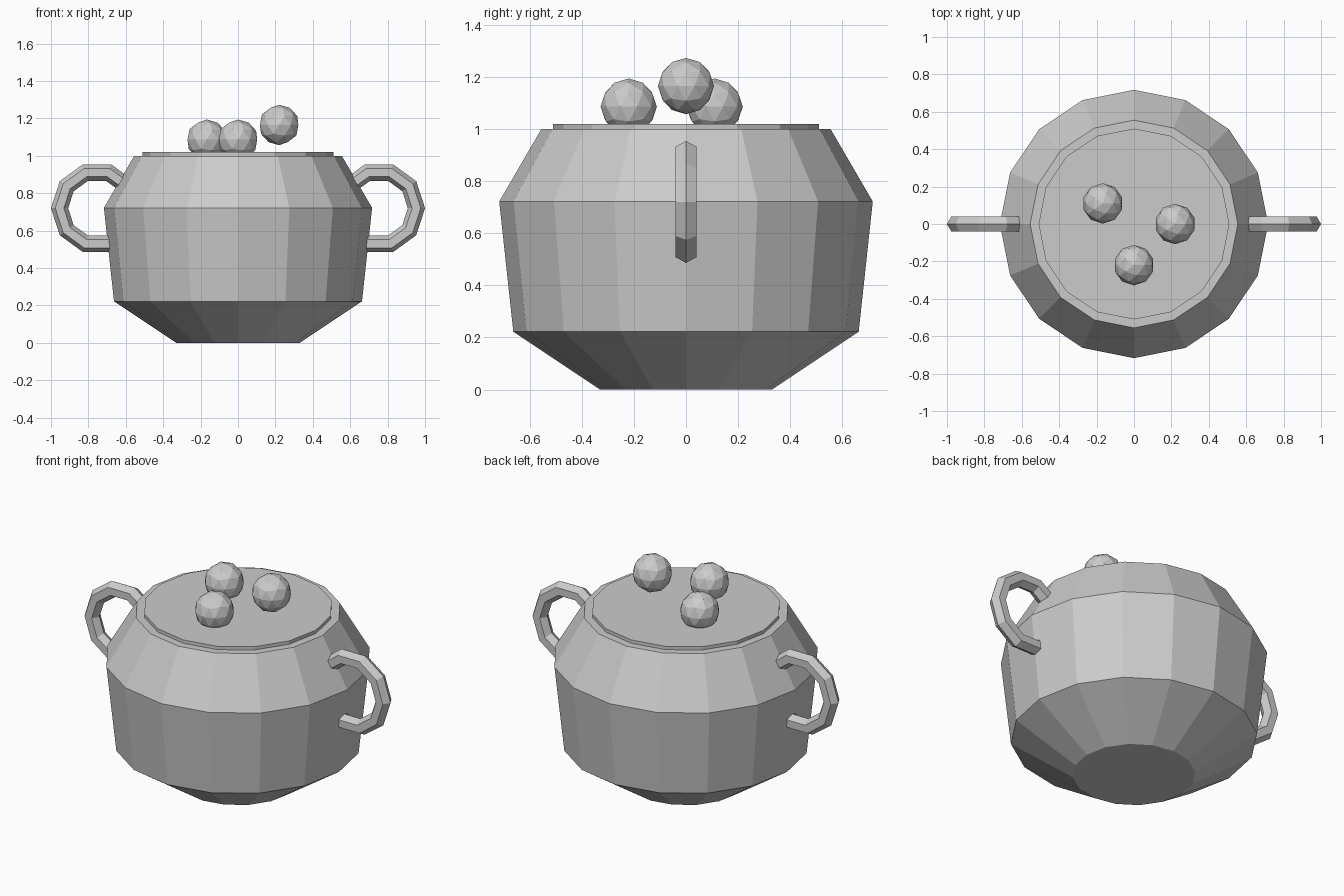
import bpy, bmesh, math
from mathutils import Vector

cube = bpy.data.objects.get("Cube")
if cube:
    bpy.data.objects.remove(cube, do_unlink=True)

SIDES = 16

grey = bpy.data.materials.new("plain_grey")
grey.use_nodes = True
colour = (0.6, 0.6, 0.6, 1)
grey.diffuse_color = colour
grey.node_tree.nodes["Principled BSDF"].inputs["Base Color"].default_value = colour


def finish(obj, name):
    obj.name = name
    obj.data.materials.append(grey)
    return obj


def lathe(name, profile):
    """Closed faceted solid from (radius, height) pairs, bottom to top."""
    bm = bmesh.new()
    rings = []
    for radius, height in profile:
        rings.append([bm.verts.new((radius * math.cos(a), radius * math.sin(a), height))
                      for a in (math.tau * i / SIDES for i in range(SIDES))])
    for low, high in zip(rings, rings[1:]):
        for i in range(SIDES):
            j = (i + 1) % SIDES
            bm.faces.new((low[i], low[j], high[j], high[i]))
    bm.faces.new(rings[0][::-1])
    bm.faces.new(rings[-1])
    mesh = bpy.data.meshes.new(name)
    bm.to_mesh(mesh)
    bm.free()
    obj = bpy.data.objects.new(name, mesh)
    bpy.context.collection.objects.link(obj)
    return finish(obj, name)


# Pot body and the flat lid resting inside its rim
lathe("pot_body", [(0.33, 0), (0.663, 0.222), (0.717, 0.722), (0.555, 1.0)])
lathe("lid", [(0.51, 0.98), (0.51, 1.02)])

# Ring handles, partly sunk into the body
for side, name in ((1, "left_handle"), (-1, "right_handle")):
    bpy.ops.mesh.primitive_torus_add(
        major_segments=10, minor_segments=6, major_radius=0.2, minor_radius=0.046,
        location=(side * 0.754, 0, 0.72),
        rotation=(math.pi / 2, 0, 0 if side > 0 else math.pi))
    finish(bpy.context.object, name)

# Faceted balls on top of the lid
balls = {"front_ball": (0, -0.22, 1.086),
         "back_ball": (-0.167, 0.11, 1.086),
         "raised_ball": (0.22, 0, 1.165)}
for name, place in balls.items():
    bpy.ops.mesh.primitive_ico_sphere_add(subdivisions=2, radius=0.108, location=Vector(place))
    finish(bpy.context.object, name)
